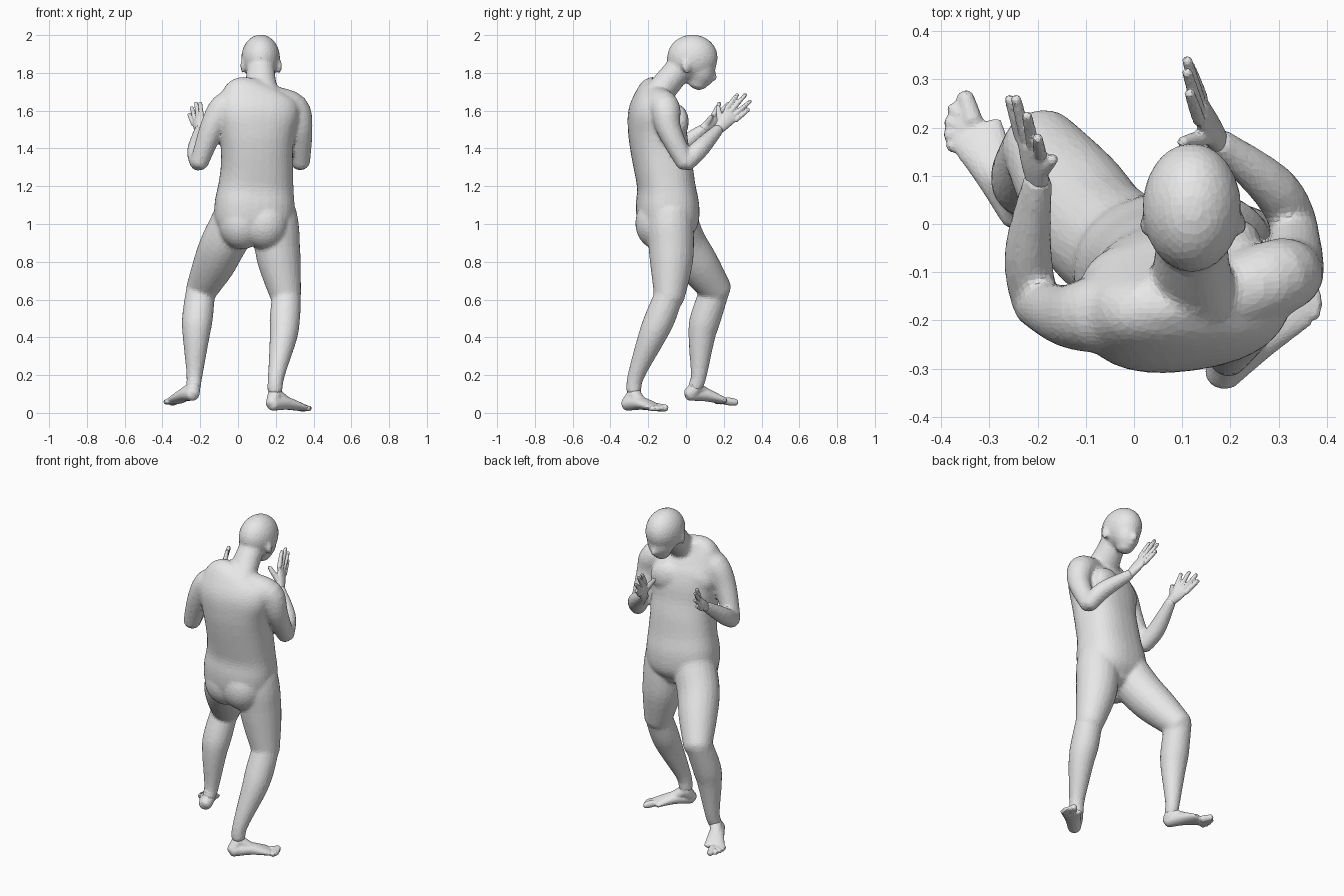
import bpy, bmesh, math
from mathutils import Vector, Matrix

cube = bpy.data.objects.get("Cube")
if cube:
    bpy.data.objects.remove(cube, do_unlink=True)

skin = bpy.data.materials.new("plain grey")
skin.use_nodes = True
grey = (.8, .8, .8, 1)
skin.diffuse_color = grey
skin.node_tree.nodes["Principled BSDF"].inputs["Base Color"].default_value = grey


def spline(a, b, c, d, t):
    """Catmull-Rom value between b and c."""
    return b + t * ((c - a) / 2 + t * (a - 2.5 * b + 2 * c - d / 2
                                       + t * (1.5 * (b - c) + (d - a) / 2)))


def tube(bm, rings, up=(.2, 1, .1), cap=.7, power=1, sides=20, steps=4):
    """Loft through rings (x, y, z, half width, half depth) with rounded ends."""
    rings = [tuple(r) if len(r) == 5 else (*r, r[3]) for r in rings]
    padded = [rings[0]] + rings + [rings[-1]]
    path = []
    for window in zip(padded, padded[1:], padded[2:], padded[3:]):
        for step in range(steps):
            path.append([spline(*values, step / steps) for values in zip(*window)])
    path.append(list(rings[-1]))
    points = [Vector(p[:3]) for p in path]
    last = len(points) - 1
    sections = []
    for i, p in enumerate(path):
        tangent = (points[min(i + 1, last)] - points[max(i - 1, 0)]).normalized()
        sections.append((points[i], tangent, p[3], p[4]))

    def dome(section, sign):
        centre, tangent, width, depth = section
        reach = min(width, depth) * cap * sign
        return [(centre + tangent * reach * math.sin(a), tangent,
                 width * math.cos(a), depth * math.cos(a)) for a in (.4, .8, 1.2, 1.45)]

    sections = dome(sections[0], -1)[::-1] + sections + dome(sections[-1], 1)
    loops = []
    for centre, tangent, width, depth in sections:
        across = tangent.cross(Vector(up)).normalized()
        out = across.cross(tangent)
        loop = []
        for k in range(sides):
            angle = math.tau * k / sides
            c, s = math.cos(angle), math.sin(angle)
            c = math.copysign(abs(c) ** power, c)
            s = math.copysign(abs(s) ** power, s)
            loop.append(bm.verts.new(centre + across * width * c + out * depth * s))
        loops.append(loop)
    for low, high in zip(loops, loops[1:]):
        for k in range(sides):
            n = (k + 1) % sides
            bm.faces.new((low[k], low[n], high[n], high[k]))
    bm.faces.new(loops[0][::-1])
    bm.faces.new(loops[-1])


def ball(bm, centre, radii, yaw=0):
    matrix = Matrix.Translation(centre) @ Matrix.Rotation(yaw, 4, 'Z') @ Matrix.Diagonal((*radii, 1))
    bmesh.ops.create_uvsphere(bm, u_segments=24, v_segments=14, radius=1, matrix=matrix)


def finish(bm, name, voxel, smoothing, ratio):
    """Fuse overlapping forms into one faceted surface."""
    bmesh.ops.recalc_face_normals(bm, faces=bm.faces)
    mesh = bpy.data.meshes.new(name)
    bm.to_mesh(mesh)
    bm.free()
    mesh.materials.append(skin)
    obj = bpy.data.objects.new(name, mesh)
    bpy.context.scene.collection.objects.link(obj)
    fuse = obj.modifiers.new("fuse", 'REMESH')
    fuse.mode = 'VOXEL'
    fuse.voxel_size = voxel
    soften = obj.modifiers.new("soften", 'SMOOTH')
    soften.factor = .5
    soften.iterations = smoothing
    facets = obj.modifiers.new("facets", 'DECIMATE')
    facets.ratio = ratio


def foot(name, ankle, heel, ball_point, toes):
    bm = bmesh.new()
    ankle, heel, ball_point = map(Vector, (ankle, heel, ball_point))
    middle = heel.lerp(ball_point, .5)
    rise = Vector((0, 0, .012))
    flat = (0, 0, 1)
    # Sole and ankle
    tube(bm, [(*heel, .038, .036), (*(middle + rise), .046, .034),
              (*ball_point, .06, .02)], up=flat)
    tube(bm, [(*(ankle + rise * 4), .026), (*ankle, .037), (*heel, .036)])
    # Instep
    tube(bm, [(*ankle, .036), (*(middle + rise * 2), .034, .026),
              (*ball_point, .038, .018)], up=flat)
    # Toes
    for i, tip in enumerate(toes):
        size = .014 if i else .019
        tip = Vector(tip)
        tube(bm, [(*ball_point.lerp(tip, .3), size * 1.2), (*ball_point.lerp(tip, .84), size)],
             up=flat, sides=10)
    finish(bm, name, .006, 4, .3)


def hand(name, wrist, index, little, tips, thumb):
    bm = bmesh.new()
    wrist, index, little, thumb = map(Vector, (wrist, index, little, thumb))
    middle = index.lerp(little, .5)
    normal = (index - little).cross(middle - wrist).normalized()
    # Palm
    tube(bm, [(*wrist, .028, .023), (*wrist.lerp(middle, .5), .038, .022),
              (*middle, .044, .016)], up=normal, cap=.6)
    # Fingers
    for i, tip in enumerate(tips):
        base = index.lerp(little, i / 3)
        tube(bm, [(*base, .014), (*base.lerp(Vector(tip), .5), .013), (*tip, .011)],
             up=normal, sides=10)
    # Thumb
    root = wrist.lerp(index, .3)
    tube(bm, [(*root, .02), (*root.lerp(thumb, .55), .016), (*thumb, .012)], up=normal, sides=10)
    finish(bm, name, .005, 3, .3)


body = bmesh.new()

# Torso
tube(body, [(.08, -.095, .94, .16, .12), (.083, -.095, 1, .205, .158),
            (.088, -.098, 1.1, .212, .165), (.095, -.105, 1.2, .199, .152),
            (.1, -.12, 1.3, .191, .153), (.1, -.14, 1.4, .191, .152),
            (.1, -.153, 1.5, .204, .152), (.105, -.167, 1.6, .22, .136),
            (.11, -.162, 1.68, .195, .098), (.12, -.145, 1.725, .14, .06)],
     up=(-.13, 1, 0), cap=.45, power=.84, sides=32)
for x, y in ((0, -.095), (.155, -.05)):
    ball(body, (x, y, 1.54), (.11, .06, .095), .27)
# Buttocks
for x, y in ((.02, -.146), (.142, -.152)):
    ball(body, (x, y, 1.005), (.125, .117, .14))

# Neck and head
tube(body, [(.12, -.165, 1.665, .11, .075), (.12, -.1, 1.745, .084, .074),
            (.12, -.03, 1.83, .074, .072)])
ball(body, (.12, .034, 1.88), (.103, .135, .123))
tube(body, [(.12, .062, 1.86, .086, .097), (.12, .07, 1.79, .074, .081),
            (.12, .062, 1.745, .05, .053)])
tube(body, [(.12, .14, 1.82, .014), (.12, .147, 1.77, .02)], sides=10)
ball(body, (.12, .116, 1.748), (.032, .018, .014))
for side in (-1, 1):
    ball(body, (.122 + side * .096, .002, 1.835), (.015, .026, .038), side * .3)

# Arms
for upper, fore in (
    ([(.19, -.15, 1.65, .08), (.298, -.11, 1.61, .08),
      (.33, -.09, 1.5, .065), (.333, -.005, 1.325, .049)],
     [(.333, 0, 1.325, .049), (.29, .075, 1.4, .05), (.175, .17, 1.5, .031)]),
    ([(.02, -.18, 1.65, .08), (-.075, -.188, 1.61, .08),
      (-.14, -.19, 1.5, .065), (-.205, -.165, 1.325, .049)],
     [(-.207, -.16, 1.325, .049), (-.22, -.06, 1.39, .05), (-.2, .09, 1.5, .031)]),
):
    tube(body, upper)
    tube(body, fore)

# Legs
for thigh, shin in (
    ([(.19, -.085, 1.06, .12), (.2, -.083, .98, .124), (.208, -.078, .88, .121),
      (.222, -.078, .78, .112), (.255, -.088, .61, .081)],
     [(.257, -.088, .63, .076), (.248, -.138, .5, .081), (.24, -.182, .4, .073),
      (.203, -.264, .2, .045), (.195, -.277, .12, .041)]),
    ([(-.005, -.075, 1.07, .115), (-.028, -.055, .99, .125), (-.08, -.01, .89, .122),
      (-.13, .067, .78, .111), (-.195, .163, .65, .083)],
     [(-.195, .16, .67, .077), (-.215, .103, .5, .082), (-.222, .083, .4, .071),
      (-.23, .068, .2, .043), (-.236, .05, .14, .04)]),
):
    tube(body, thigh)
    tube(body, shin)
finish(body, "body", .01, 9, .2)

# Feet
foot("left_foot", (.195, -.275, .1), (.183, -.31, .047), (.325, -.168, .03),
     [(.362, -.095, .025), (.38, -.12, .023), (.39, -.145, .022), (.392, -.168, .022), (.387, -.19, .022)])
foot("right_foot", (-.237, .047, .13), (-.24, .02, .1), (-.328, .188, .066),
     [(-.355, .278, .054), (-.386, .25, .054), (-.395, .217, .055), (-.397, .185, .056), (-.39, .155, .058)])

# Hands
hand("left_hand", (.175, .17, 1.5), (.135, .215, 1.61), (.14, .262, 1.55),
     [(.115, .272, 1.685), (.11, .315, 1.685), (.11, .34, 1.65), (.115, .33, 1.605)],
     (.1, .17, 1.62))
hand("right_hand", (-.2, .09, 1.5), (-.195, .145, 1.575), (-.235, .18, 1.53),
     [(-.2, .178, 1.64), (-.222, .225, 1.64), (-.245, .26, 1.615), (-.258, .26, 1.58)],
     (-.168, .135, 1.57))
